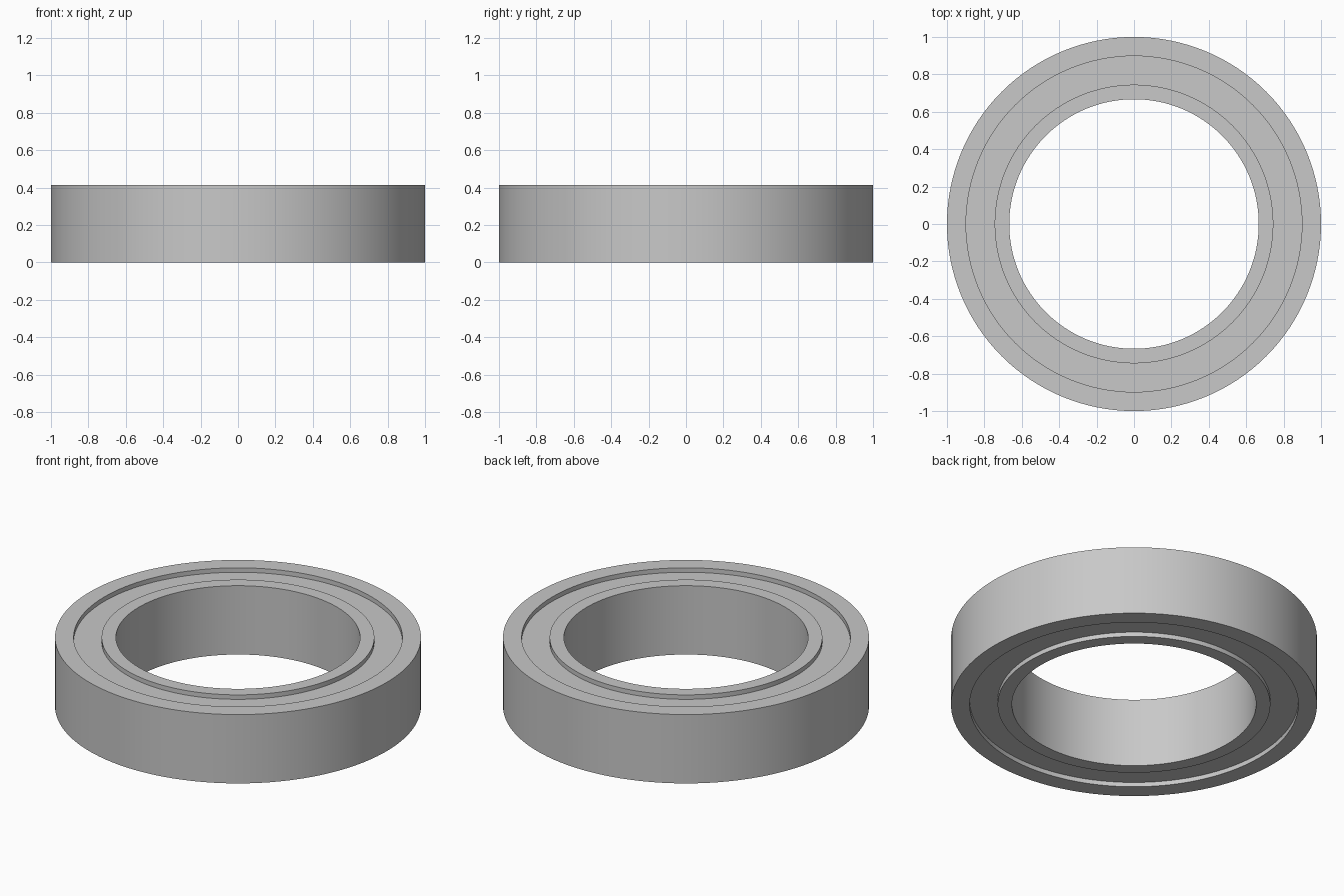
import bpy, bmesh, math

cube = bpy.data.objects.get("Cube")
if cube:
    bpy.data.objects.remove(cube, do_unlink=True)

HEIGHT = 0.415
RECESS = 0.027
SEGMENTS = 128

steel = bpy.data.materials.new("light_grey_steel")
colour = (0.58, 0.58, 0.58, 1)
steel.diffuse_color = colour
steel.use_nodes = True
steel.node_tree.nodes["Principled BSDF"].inputs["Base Color"].default_value = colour


def ring(name, inner, outer, low, high):
    """Turn a closed rectangular section around z."""
    bm = bmesh.new()
    section = [(inner, low), (outer, low), (outer, high), (inner, high)]
    verts = [bm.verts.new((r, 0, z)) for r, z in section]
    edges = [bm.edges.new((verts[i], verts[(i + 1) % 4])) for i in range(4)]
    bmesh.ops.spin(bm, geom=verts + edges, cent=(0, 0, 0), axis=(0, 0, 1),
                   angle=math.tau, steps=SEGMENTS, use_duplicate=False)
    bmesh.ops.remove_doubles(bm, verts=bm.verts, dist=0.0005)
    bmesh.ops.recalc_face_normals(bm, faces=bm.faces)
    mesh = bpy.data.meshes.new(name)
    bm.to_mesh(mesh)
    bm.free()
    mesh.materials.append(steel)
    obj = bpy.data.objects.new(name, mesh)
    bpy.context.collection.objects.link(obj)
    bpy.ops.object.select_all(action='DESELECT')
    obj.select_set(True)
    bpy.context.view_layer.objects.active = obj
    bpy.ops.object.shade_smooth_by_angle(angle=math.radians(30))


# Full-height races with a recessed seal between them, on both sides
ring("outer_race", 0.898, 1.0, 0, HEIGHT)
ring("inner_race", 0.667, 0.745, 0, HEIGHT)
ring("seal", 0.745, 0.898, RECESS, HEIGHT - RECESS)
